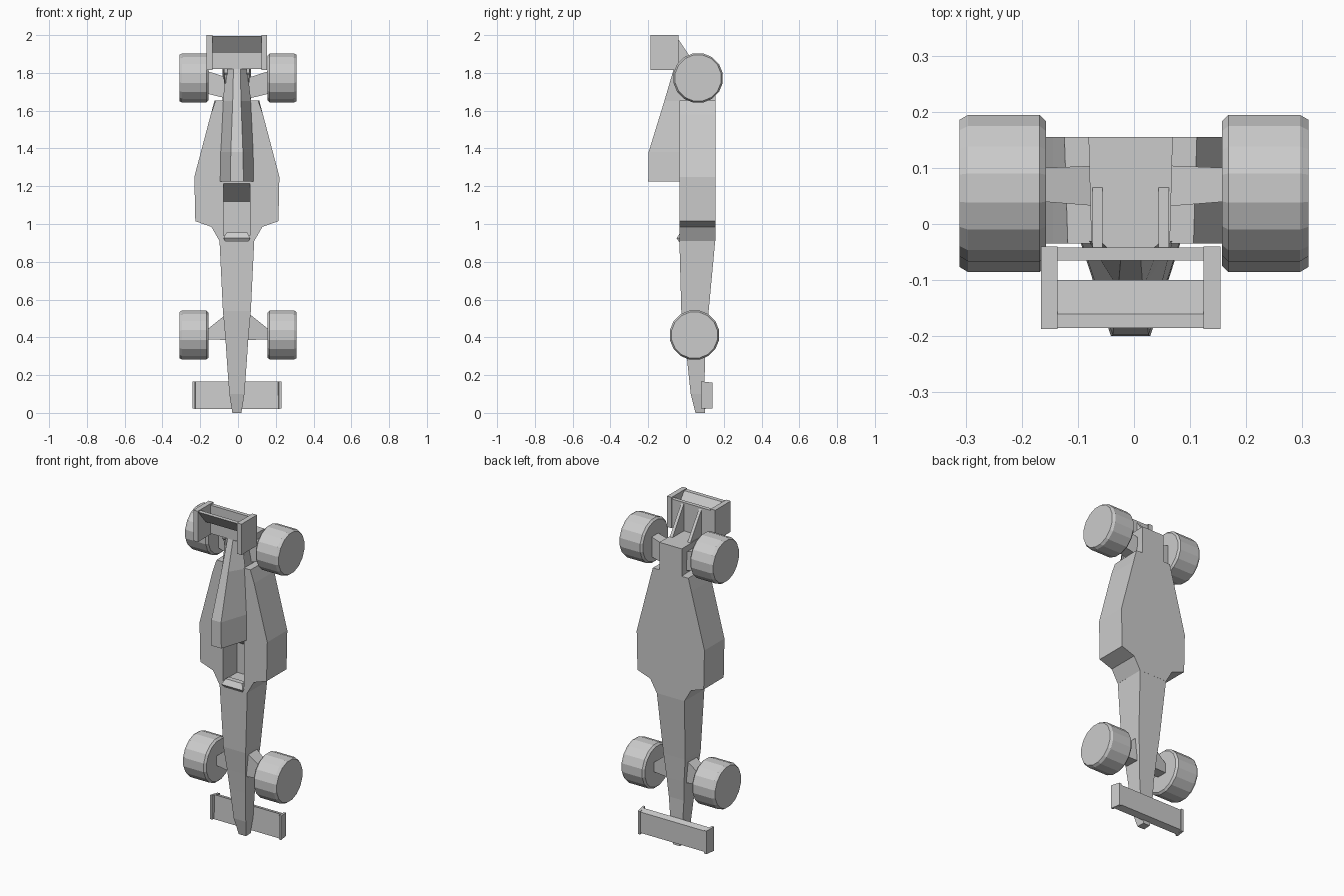
import bpy, bmesh, math

if "Cube" in bpy.data.objects:
    bpy.data.objects.remove(bpy.data.objects["Cube"])

CX = -0.006  # centre line of the bodywork


def finish(name, bm):
    bmesh.ops.recalc_face_normals(bm, faces=bm.faces)
    mesh = bpy.data.meshes.new(name)
    bm.to_mesh(mesh)
    bm.free()
    ob = bpy.data.objects.new(name, mesh)
    bpy.context.collection.objects.link(ob)
    return ob


def loft(name, rings):
    """Skin a list of equally sized rings of 3D points and cap both ends."""
    bm = bmesh.new()
    vs = [[bm.verts.new(p) for p in r] for r in rings]
    n = len(rings[0])
    for a, b in zip(vs, vs[1:]):
        for i in range(n):
            j = (i + 1) % n
            bm.faces.new((a[i], a[j], b[j], b[i]))
    bm.faces.new(vs[0])
    bm.faces.new(vs[-1])
    return finish(name, bm)


def prism_x(name, yz, x0, x1):
    return loft(name, [[(x, y, z) for y, z in yz] for x in (x0, x1)])


def box(name, x0, x1, y0, y1, z0, z1):
    return prism_x(name, [(y0, z0), (y1, z0), (y1, z1), (y0, z1)], x0, x1)


def section(z, front_w, back_w, y0, y1):
    """Four-cornered body section at height z (half widths)."""
    return [(CX - front_w, y0, z), (CX + front_w, y0, z),
            (CX + back_w, y1, z), (CX - back_w, y1, z)]


# Main tub with side pods
hull = loft("side_pod_hull", [section(z, w, w2, -0.035, 0.155) for z, w, w2 in [
    (0.91, 0.092, 0.092), (0.985, 0.135, 0.135), (1.015, 0.22, 0.22),
    (1.25, 0.225, 0.225), (1.58, 0.138, 0.138), (1.655, 0.112, 0.118)]])

# Cockpit opening with a sloping seat back
cutter = prism_x("cockpit_cutter", [(-0.1, 0.94), (0.1, 0.94), (0.1, 1.12),
                                    (-0.035, 1.215), (-0.1, 1.215)], CX - 0.07, CX + 0.07)
cutter.hide_render = True
cutter.hide_viewport = True
cut = hull.modifiers.new("cockpit", 'BOOLEAN')
cut.operation = 'DIFFERENCE'
cut.object = cutter
cut.solver = 'EXACT'

# Small cowl ahead of the cockpit
loft("cockpit_cowl", [section(z, w, w, y0, 0.0) for z, w, y0 in [
    (0.905, 0.06, -0.036), (0.925, 0.07, -0.05), (0.955, 0.055, -0.03)]])

# Long tapering nose
loft("nose", [section(*s) for s in [
    (0.0, 0.024, 0.022, 0.05, 0.10), (0.10, 0.04, 0.038, 0.025, 0.098),
    (0.28, 0.053, 0.05, 0.006, 0.10), (0.40, 0.061, 0.058, -0.008, 0.11),
    (0.54, 0.074, 0.072, -0.025, 0.12), (0.915, 0.092, 0.092, -0.035, 0.155)]])

# Engine cover and air intake
loft("engine_cover", [section(*s) for s in [
    (1.225, 0.035, 0.09, -0.2, -0.03), (1.38, 0.032, 0.088, -0.198, -0.03),
    (1.65, 0.022, 0.075, -0.115, -0.03), (1.82, 0.018, 0.055, -0.065, -0.03)]])

# Gearbox behind the hull
loft("gearbox", [section(*s) for s in [
    (1.64, 0.07, 0.075, -0.035, 0.155), (1.72, 0.055, 0.075, -0.035, 0.155),
    (1.82, 0.07, 0.075, -0.035, 0.155)]])

# Front wing plate
prism_x("front_wing", [(0.095, 0.02), (0.135, 0.03), (0.135, 0.155), (0.10, 0.165)],
        CX - 0.225, CX + 0.225)

# Rear wing: back plate and angled flap
box("rear_wing_plate", CX - 0.15, CX + 0.15, -0.065, -0.042, 1.82, 1.99)
prism_x("rear_wing_flap", [(-0.185, 1.995), (-0.16, 1.995), (-0.10, 1.915), (-0.112, 1.908)],
        CX - 0.15, CX + 0.15)

for side, s in (("left", -1), ("right", 1)):
    # Wheels with chamfered edges
    for end, y, z in (("front", 0.045, 0.412), ("rear", 0.064, 1.773)):
        rings = []
        for x, r in ((0.157, 0.122), (0.168, 0.133), (0.296, 0.133), (0.311, 0.124)):
            rings.append([(s * x, y + r * math.cos(2 * math.pi * (i + .5) / 16),
                           z + r * math.sin(2 * math.pi * (i + .5) / 16)) for i in range(16)])
        loft(f"{end}_{side}_wheel", rings)

    # Suspension arms: tapered blocks between body and wheel
    for end, parts in (
            ("front", [(0.04, 0.0, 0.09, 0.385, 0.54), (0.165, 0.02, 0.08, 0.39, 0.44)]),
            ("rear", [(0.04, 0.03, 0.105, 1.66, 1.77), (0.165, 0.04, 0.10, 1.69, 1.81)])):
        loft(f"{end}_{side}_arm", [
            [(s * x, y0, z0), (s * x, y1, z0), (s * x, y1, z1), (s * x, y0, z1)]
            for x, y0, y1, z0, z1 in parts])

    # Front wing end plates, slightly flared
    loft(f"front_wing_{side}_end", [
        [(CX + s * (x + f), 0.08, 0.022), (CX + s * x, 0.14, 0.022),
         (CX + s * x, 0.14, 0.16), (CX + s * (x + f), 0.08, 0.167)]
        for x, f in ((0.212, 0.01), (0.228, 0.008))])

    # Rear wing end plates
    xs = sorted((CX + s * 0.13, CX + s * 0.16))
    box(f"rear_wing_{side}_end", xs[0], xs[1], -0.187, -0.04, 1.815, 2.0)

    # Struts from gearbox to rear wing
    xs = sorted((CX + s * 0.05, CX + s * 0.068))
    prism_x(f"rear_wing_{side}_strut", [(-0.045, 1.985), (-0.045, 1.80), (0.0, 1.75),
                                        (0.065, 1.76), (0.065, 1.82)], xs[0], xs[1])
